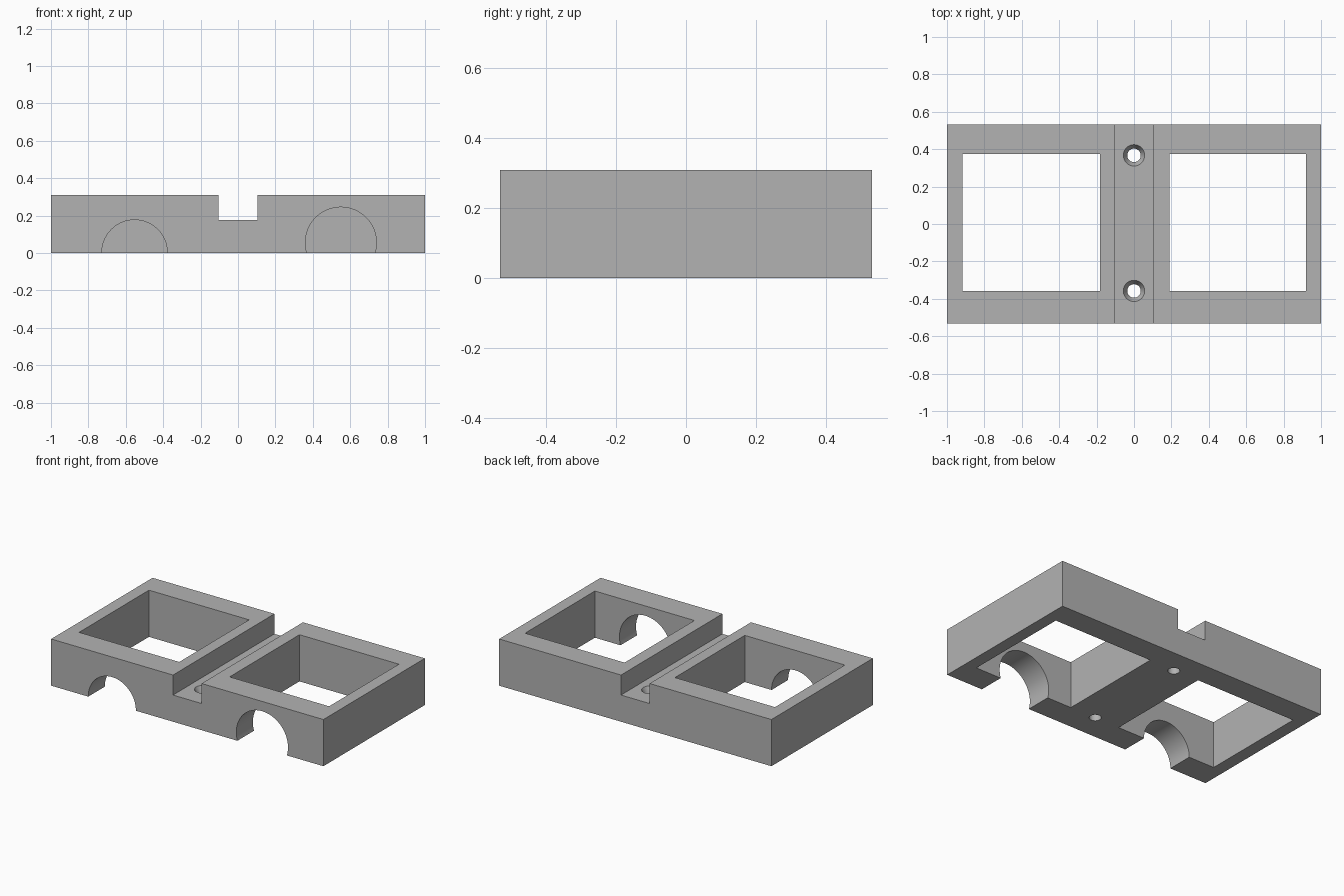
import bpy
import bmesh
from math import radians
from mathutils import Matrix, Vector

cube = bpy.data.objects.get("Cube")
if cube:
    bpy.data.objects.remove(cube, do_unlink=True)

HALF_Y, HEIGHT, FLOOR = 0.532, 0.31, 0.177

grey = bpy.data.materials.new("plain grey")
grey.use_nodes = True
colour = (0.45, 0.45, 0.45, 1)
grey.diffuse_color = colour
grey.node_tree.nodes["Principled BSDF"].inputs["Base Color"].default_value = colour


def finish(name, bm):
    bmesh.ops.recalc_face_normals(bm, faces=bm.faces)
    mesh = bpy.data.meshes.new(name)
    bm.to_mesh(mesh)
    bm.free()
    mesh.materials.append(grey)
    obj = bpy.data.objects.new(name, mesh)
    bpy.context.collection.objects.link(obj)
    return obj


def box(name, low, high):
    low, high = Vector(low), Vector(high)
    bm = bmesh.new()
    bmesh.ops.create_cube(bm, size=1, matrix=Matrix.Translation((low + high) / 2)
                          @ Matrix.Diagonal(high - low).to_4x4())
    return finish(name, bm)


def cone(name, centre, r1, r2, depth, tilt=0):
    bm = bmesh.new()
    bmesh.ops.create_cone(bm, cap_ends=True, segments=64, radius1=r1, radius2=r2, depth=depth,
                          matrix=Matrix.Translation(centre) @ Matrix.Rotation(radians(tilt), 4, "X"))
    return finish(name, bm)


# Solid block
body = box("twin_window_bracket", (-1, -HALF_Y, 0), (1, HALF_Y, HEIGHT))

# Centre channel and the two square windows
cutters = [
    box("channel_cutter", (-0.105, -1, FLOOR), (0.105, 1, 1)),
    box("right_window_cutter", (-0.917, -0.358, -1), (-0.181, 0.375, 1)),
    box("left_window_cutter", (0.189, -0.358, -1), (0.92, 0.375, 1)),
    # Round openings through the front wall only
    cone("right_arch_cutter", (-0.553, -0.5, 0.002), 0.175, 0.175, 0.5, 90),
    cone("left_arch_cutter", (0.55, -0.5, 0.055), 0.19, 0.19, 0.5, 90),
]

# Countersunk screw holes in the channel floor
SINK = 0.04
for side, y in (("front", -0.358), ("back", 0.367)):
    cutters.append(cone(side + "_hole_cutter", (0, y, 0.1), 0.036, 0.036, 0.6))
    cutters.append(cone(side + "_sink_cutter", (0, y, FLOOR - SINK / 2 + 0.001),
                        0.036, 0.058, SINK + 0.002))

for cutter in cutters:
    mod = body.modifiers.new(cutter.name, "BOOLEAN")
    mod.operation, mod.solver, mod.object = "DIFFERENCE", "EXACT", cutter

# Bake the cuts, then drop the helpers
bpy.context.view_layer.update()
result = bpy.data.meshes.new_from_object(body.evaluated_get(bpy.context.evaluated_depsgraph_get()))
body.modifiers.clear()
body.data = result
for cutter in cutters:
    bpy.data.objects.remove(cutter, do_unlink=True)

# Smooth the round walls, keep hard edges
bpy.ops.object.select_all(action="DESELECT")
body.select_set(True)
bpy.context.view_layer.objects.active = body
bpy.ops.object.shade_smooth_by_angle(angle=radians(25))
